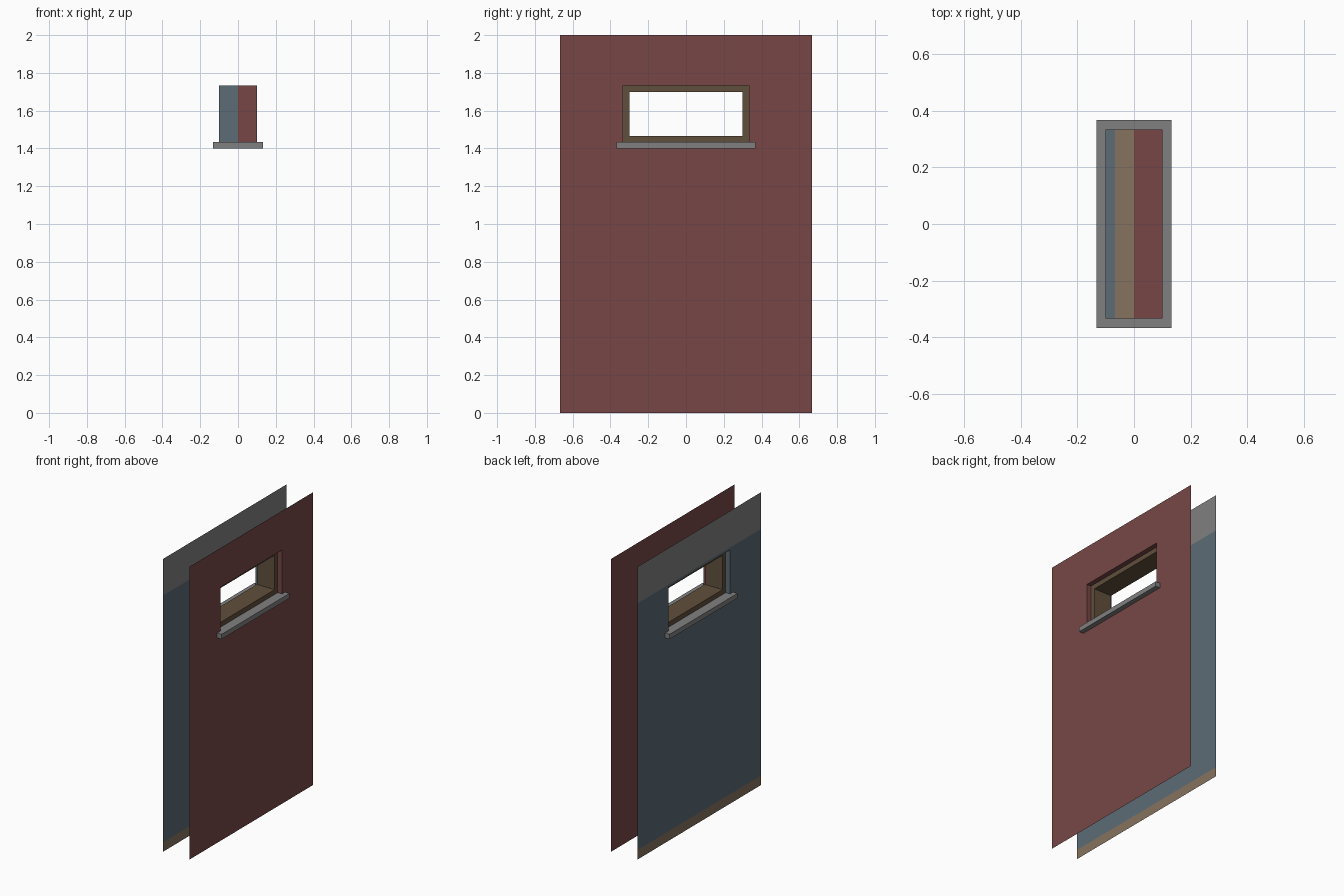
import bpy
import bmesh
from mathutils import Vector

if "Cube" in bpy.data.objects:
    bpy.data.objects.remove(bpy.data.objects["Cube"])


def material(name, rgb):
    m = bpy.data.materials.new(name)
    m.diffuse_color = (*rgb, 1)
    m.use_nodes = True
    m.node_tree.nodes["Principled BSDF"].inputs["Base Color"].default_value = m.diffuse_color
    return m


RED = material("exterior red", (0.186, 0.062, 0.062))
BLUE = material("interior blue", (0.109, 0.149, 0.18))
GREY = material("plain grey", (0.216, 0.216, 0.216))
TAN = material("skirting tan", (0.238, 0.168, 0.113))
BROWN = material("frame brown", (0.12, 0.079, 0.046))

# Main sizes: half thickness, half width, opening and frame
HX, HY, TOP = 0.1, 0.667, 2.0
OY, OZ0, OZ1 = 0.333, 1.4, 1.733
SILL_Z = 1.433
FX, FT = 0.067, 0.033


def build(name, quads, mats):
    """quads: (four corners, wanted normal, material index)"""
    bm = bmesh.new()
    for pts, normal, mi in quads:
        f = bm.faces.new([bm.verts.new(p) for p in pts])
        f.material_index = mi
        f.normal_update()
        if f.normal.dot(Vector(normal)) < 0:
            f.normal_flip()
    bmesh.ops.remove_doubles(bm, verts=bm.verts, dist=1e-5)
    me = bpy.data.meshes.new(name)
    bm.to_mesh(me)
    bm.free()
    for m in mats:
        me.materials.append(m)
    ob = bpy.data.objects.new(name, me)
    bpy.context.collection.objects.link(ob)
    return ob


def quad_x(x, y0, y1, z0, z1):
    return [(x, y0, z0), (x, y1, z0), (x, y1, z1), (x, y0, z1)]


def quad_y(y, x0, x1, z0, z1):
    return [(x0, y, z0), (x1, y, z0), (x1, y, z1), (x0, y, z1)]


def quad_z(z, x0, x1, y0, y1):
    return [(x0, y0, z), (x1, y0, z), (x1, y1, z), (x0, y1, z)]


def wall_sheet(name, x, mats, pick):
    """Thin wall face with a window opening, coloured by height"""
    ys = [-HY, -OY, OY, HY]
    zs = [0, 0.065, OZ0, OZ1, 1.75, TOP]
    quads = []
    for i in range(3):
        for j in range(5):
            if i == 1 and j == 2:
                continue
            quads.append((quad_x(x, ys[i], ys[i + 1], zs[j], zs[j + 1]),
                          (x, 0, 0), pick((zs[j] + zs[j + 1]) / 2)))
    build(name, quads, mats)


# Wall faces
wall_sheet("exterior_wall", HX, [RED], lambda z: 0)
wall_sheet("interior_wall", -HX, [BLUE, TAN, GREY],
           lambda z: 1 if z < 0.065 else 2 if z > 1.75 else 0)

# Lining of the opening, blue on the inside half and red on the outside half
lining = []
for s in (-1, 1):
    for x0, x1, mi in ((-HX, 0, 0), (0, HX, 1)):
        lining.append((quad_y(s * OY, x0, x1, OZ0, OZ1), (0, -s, 0), mi))
for x0, x1, mi in ((-HX, -FX, 0), (-FX, 0, 2), (0, HX, 1)):
    lining.append((quad_z(OZ1, x0, x1, -OY, OY), (0, 0, -1), mi))
build("opening_lining", lining, [BLUE, RED, TAN])

# Window frame: front and back rings plus the inner faces
iy, iz0, iz1 = OY - FT, SILL_Z + FT, OZ1 - FT
frame = []
for s in (-1, 1):
    x = s * FX
    frame.append((quad_x(x, -OY, OY, iz1, OZ1), (s, 0, 0), 0))
    frame.append((quad_x(x, -OY, OY, SILL_Z, iz0), (s, 0, 0), 0))
    for t in (-1, 1):
        y0, y1 = sorted((t * iy, t * OY))
        frame.append((quad_x(x, y0, y1, iz0, iz1), (s, 0, 0), 0))
    frame.append((quad_y(s * iy, -FX, FX, iz0, iz1), (0, -s, 0), 0))
frame.append((quad_z(iz0, -FX, FX, -iy, iy), (0, 0, 1), 0))
frame.append((quad_z(iz1, -FX, FX, -iy, iy), (0, 0, -1), 0))
build("window_frame", frame, [BROWN])

# Sill slab running through the wall
sx, sy = 0.133, 0.367
sill = []
for s in (-1, 1):
    sill.append((quad_x(s * sx, -sy, sy, OZ0, SILL_Z), (s, 0, 0), 0))
    sill.append((quad_y(s * sy, -sx, sx, OZ0, SILL_Z), (0, s, 0), 0))
sill.append((quad_z(OZ0, -sx, sx, -sy, sy), (0, 0, -1), 0))
sill.append((quad_z(SILL_Z, -sx, sx, -sy, sy), (0, 0, 1), 0))
build("window_sill", sill, [GREY])
